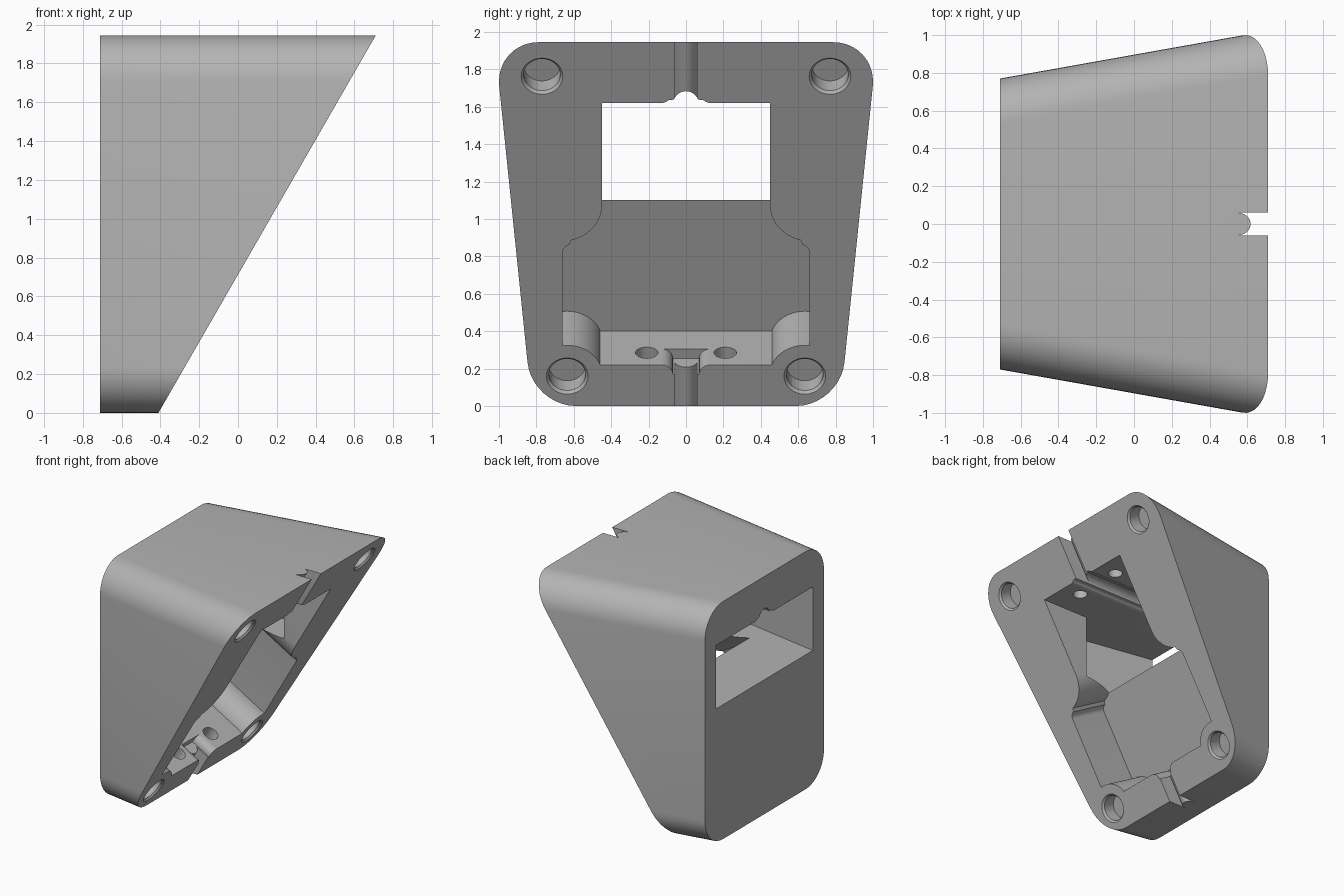
import bpy, bmesh
from math import sin, cos, radians, sqrt
from mathutils import Matrix, Vector

cube = bpy.data.objects.get("Cube")
if cube:
    bpy.data.objects.remove(cube)

# Sloped mounting face: base point, upward direction and outward normal
BACK, TOP = -0.71, 1.945
BASE = Vector((-0.41, 0, 0))
UP = Vector((1.12, 0, TOP)).normalized()
OUT = Vector((0, 1, 0)).cross(UP)
Y, Z, X = Vector((0, 1, 0)), Vector((0, 0, 1)), Vector((1, 0, 0))


def frame(a, b, origin):
    m = Matrix((a, b, a.cross(b))).transposed().to_4x4()
    m.translation = origin
    return m


SLOPE = frame(Y, UP, BASE)          # local x, y on the face, z outward
ALONG = frame(Y, OUT, BASE)         # local z runs down the face
ACROSS = frame(Y, Z, Vector())      # local z runs along x


def up(z):
    """Distance along the sloped face at height z."""
    return z / UP.z


def arc(cx, cy, r, a0, a1, n=10):
    angles = [radians(a0 + (a1 - a0) * i / n) for i in range(n + 1)]
    return [(cx + r * cos(a), cy + r * sin(a)) for a in angles]


def mirrored(half):
    return half + [(-x, y) for x, y in reversed(half) if abs(x) > 1e-6]


def make_object(name, bm):
    bmesh.ops.recalc_face_normals(bm, faces=bm.faces)
    mesh = bpy.data.meshes.new(name)
    bm.to_mesh(mesh)
    bm.free()
    obj = bpy.data.objects.new(name, mesh)
    bpy.context.collection.objects.link(obj)
    return obj


def loft(name, lower, upper, matrix=Matrix()):
    """Solid between two rings of 3D points."""
    bm = bmesh.new()
    rings = [[bm.verts.new(matrix @ Vector(p)) for p in r] for r in (lower, upper)]
    n = len(lower)
    for i in range(n):
        j = (i + 1) % n
        bm.faces.new((rings[0][i], rings[0][j], rings[1][j], rings[1][i]))
    for r in rings:
        bm.faces.new(r)
    return make_object(name, bm)


def prism(name, pts, z0, z1, matrix=Matrix()):
    return loft(name, [(*p, z0) for p in pts], [(*p, z1) for p in pts], matrix)


def circle(x, y, r, n=32):
    return arc(x, y, r, 0, 360, n)[:-1]


# Housing: rounded rectangle that widens forward, sliced by the slope
def section(x, r=0.235):
    w = 0.77 + 0.178 * (x - BACK)
    half = arc(w - r, r, r, -90, 0) + arc(w - r, TOP - r, r, 0, 90)
    return [(x, y, z) for y, z in mirrored(half)]


housing = loft("housing", section(BACK), section(0.8))
bm = bmesh.new()
bm.from_mesh(housing.data)
bmesh.ops.bisect_plane(bm, geom=bm.verts[:] + bm.edges[:] + bm.faces[:], dist=1e-5,
                       plane_co=BASE, plane_no=OUT, clear_outer=True)
bmesh.ops.holes_fill(bm, edges=[e for e in bm.edges if e.is_boundary])
bmesh.ops.recalc_face_normals(bm, faces=bm.faces)
bm.to_mesh(housing.data)
bm.free()

cutters = []

# Pocket sunk square to the slope, stepping around the lower screw bosses
DEPTH = 0.365
outline = [(0.46, up(0.22))]
outline += arc(0.635, up(0.16), 0.19, 155, 82)
outline += arc(0.61, up(0.82), 0.05, 0, 75, 6)
outline += arc(0.67, up(1.07), 0.22, 255, 180)
outline += [(0.45, up(1.25))]
cutters.append(prism("pocket_cut", mirrored(outline), -DEPTH, 0.2, SLOPE))

# Window through the back, flared parallel to the side walls
plan = [(-0.8, 0.61), (0.1, 0.77), (0.1, 0.45), (0.9, 0.45)]
plan += [(x, -y) for x, y in reversed(plan)]
cutters.append(prism("window_cut", plan, 1.1, 1.62))

# Cable arch along the window roof
arch = [(0.13, 1.6)] + arc(0.13, 1.67, 0.05, -90, -135, 5) + arc(0, 1.615, 0.068, 20, 90, 8)
cutters.append(prism("arch_cut", mirrored(arch), -0.9, 0.9, ACROSS))

# Cable grooves through the top and bottom edges of the sloped face
groove = mirrored([(0.06, 0.2)] + arc(0, -0.14, 0.06, 0, 90))
cutters.append(prism("bottom_groove_cut", groove, -up(0.27), 0.4, ALONG))
cutters.append(prism("top_groove_cut", groove, -2.7, -up(1.57), ALONG))
flare = [(0.13, up(0.24)), (0.13, up(0.22))] + arc(0.13, up(0.22) - 0.06, 0.06, 90, 180, 6)
cutters.append(prism("flare_cut", mirrored(flare), -0.17, 0.2, SLOPE))

# Cable hole from the pocket floor into the window
cutters.append(prism("cable_hole_cut", circle(0, up(1.07), 0.06), -0.6, -0.3, SLOPE))

for side in (-1, 1):
    # Corner screw holes with a chamfered rim
    for y, z in ((0.77, 1.763), (0.635, 0.16)):
        y, s = side * y, up(z)
        cutters.append(prism("screw_hole_cut", circle(y, s, 0.098), -0.12, 0.1, SLOPE))
        cutters.append(loft("rim_cut", [(*p, -0.025) for p in circle(y, s, 0.09)],
                            [(*p, 0.01) for p in circle(y, s, 0.12)], SLOPE))
    # Small blind holes in the lower pocket wall and in the window roof
    cutters.append(prism("lower_hole_cut", circle(side * 0.21, -0.13, 0.06),
                         -up(0.26), -up(0.12), ALONG))
    cutters.append(prism("roof_hole_cut", circle(0.365, side * 0.21, 0.055), 1.58, 1.74))

# Apply every cut, then remove its helper
bpy.context.view_layer.objects.active = housing
for cutter in cutters:
    cutter.hide_render = True
    mod = housing.modifiers.new("cut", "BOOLEAN")
    mod.operation, mod.solver, mod.object = "DIFFERENCE", "EXACT", cutter
    bpy.ops.object.modifier_apply(modifier=mod.name)
    bpy.data.objects.remove(cutter)

# Plain grey plastic
grey = bpy.data.materials.new("grey_plastic")
grey.use_nodes = True
colour = (0.45, 0.45, 0.45, 1)
grey.diffuse_color = colour
grey.node_tree.nodes["Principled BSDF"].inputs["Base Color"].default_value = colour
housing.data.materials.clear()
housing.data.materials.append(grey)
for poly in housing.data.polygons:
    poly.material_index = 0

bpy.ops.object.select_all(action="DESELECT")
housing.select_set(True)
bpy.ops.object.shade_smooth_by_angle(angle=radians(30))
